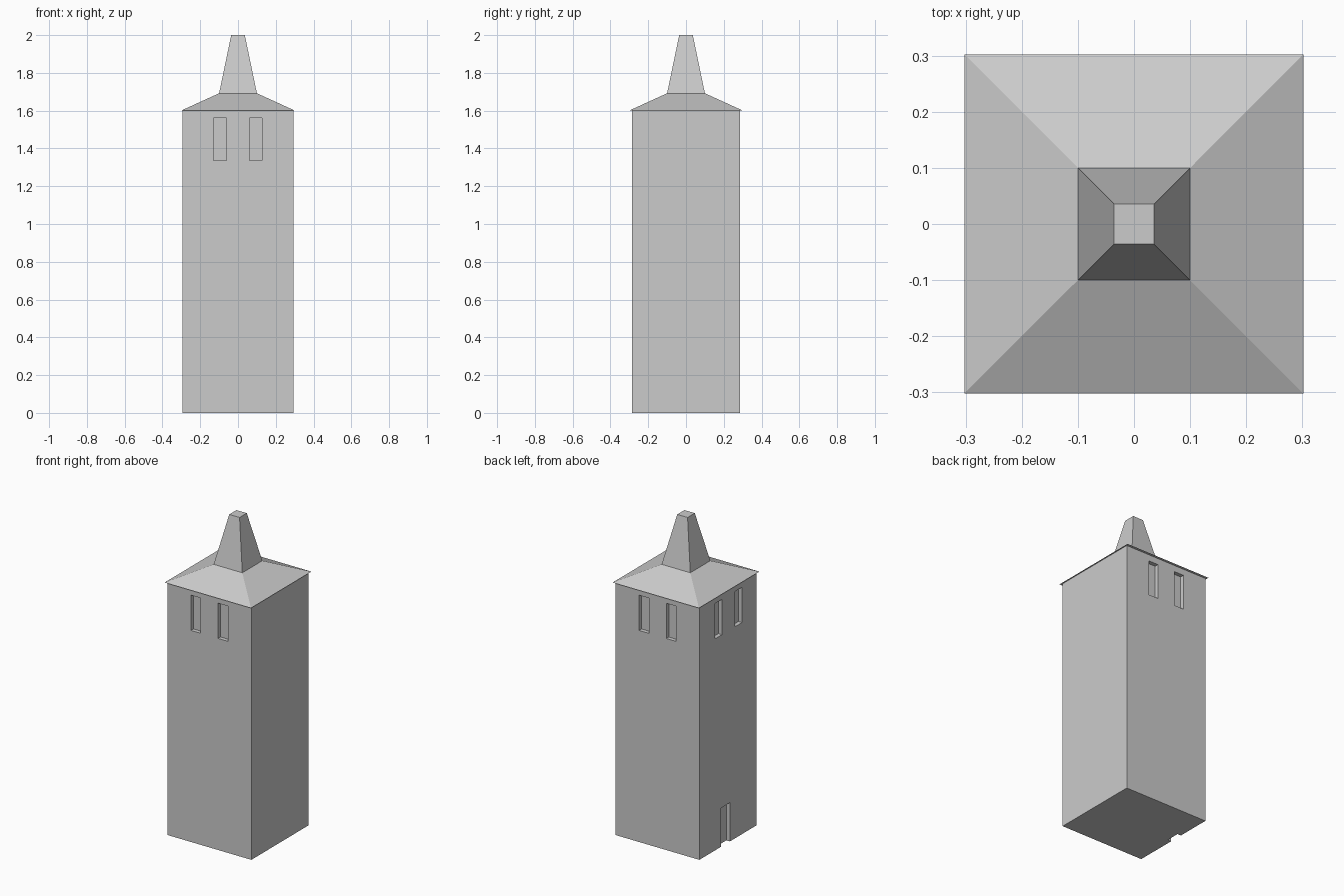
import bpy
import bmesh
from mathutils import Matrix, Vector

cube = bpy.data.objects.get("Cube")
if cube:
    bpy.data.objects.remove(cube, do_unlink=True)

stone = bpy.data.materials.new("pale_grey_stone")
stone.use_nodes = True
GREY = (0.6, 0.6, 0.6, 1)
stone.diffuse_color = GREY
stone.node_tree.nodes["Principled BSDF"].inputs["Base Color"].default_value = GREY


def add_box(bm, low, high):
    low, high = Vector(low), Vector(high)
    place = Matrix.Translation((low + high) / 2) @ Matrix.Diagonal((*(high - low), 1))
    bmesh.ops.create_cube(bm, size=1, matrix=place)


def finish(bm, name):
    mesh = bpy.data.meshes.new(name)
    bm.to_mesh(mesh)
    bm.free()
    mesh.materials.append(stone)
    obj = bpy.data.objects.new(name, mesh)
    bpy.context.collection.objects.link(obj)
    return obj


def frustum(name, base_half, top_half, z0, z1):
    """Square tapered block."""
    bm = bmesh.new()
    add_box(bm, (-1, -1, z0), (1, 1, z1))
    for v in bm.verts:
        half = top_half if v.co.z > (z0 + z1) / 2 else base_half
        v.co.x *= half
        v.co.y *= half
    return finish(bm, name)


# Tower shaft
HX, HY, EAVE = 0.293, 0.285, 1.6
DEPTH, OUT = 0.025, 0.1
bm = bmesh.new()
add_box(bm, (-HX, -HY, 0), (HX, HY, EAVE))
tower = finish(bm, "tower_body")

# Recesses: paired windows on front, back and the -x side, plus a door
SILL, HEAD = 1.337, 1.56
bm = bmesh.new()
for x in (-0.096, 0.094):
    for side in (-1, 1):
        ys = sorted((side * (HY - DEPTH), side * (HY + OUT)))
        add_box(bm, (x - 0.034, ys[0], SILL), (x + 0.034, ys[1], HEAD))
for y in (-0.105, 0.095):
    add_box(bm, (-HX - OUT, y - 0.036, SILL), (-HX + DEPTH, y + 0.036, HEAD))
add_box(bm, (-HX - OUT, -0.02, -OUT), (-HX + DEPTH, 0.068, 0.245))
cutter = finish(bm, "recess_cutter")
cutter.hide_render = True

# Apply the cut, then discard the cutter
cut = tower.modifiers.new("recesses", "BOOLEAN")
cut.operation = "DIFFERENCE"
cut.solver = "EXACT"
cut.object = cutter
graph = bpy.context.evaluated_depsgraph_get()
carved = bpy.data.meshes.new_from_object(tower.evaluated_get(graph))
tower.modifiers.clear()
tower.data = carved
bpy.data.objects.remove(cutter, do_unlink=True)

# Low hipped roof and tapering spire
frustum("hipped_roof", 0.302, 0.1, EAVE, 1.692)
frustum("spire", 0.1, 0.036, 1.692, 2.0)
